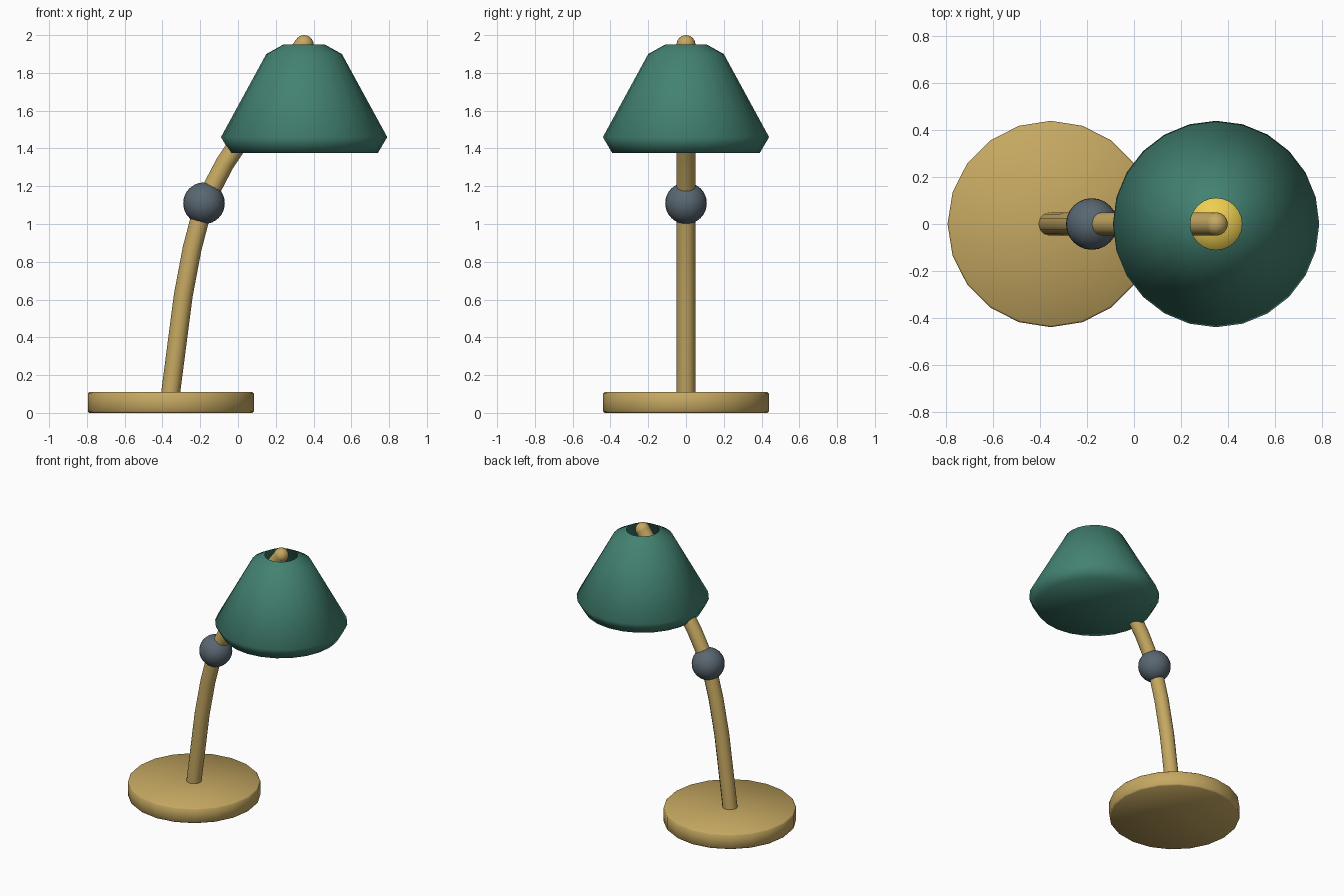
import bpy, bmesh, math

if "Cube" in bpy.data.objects:
    bpy.data.objects.remove(bpy.data.objects["Cube"])


def material(name, rgb):
    m = bpy.data.materials.new(name)
    m.diffuse_color = (*rgb, 1)
    m.use_nodes = True
    m.node_tree.nodes["Principled BSDF"].inputs["Base Color"].default_value = m.diffuse_color
    return m


brass = material("brass", (0.56, 0.39, 0.12))
green = material("green_enamel", (0.055, 0.22, 0.165))
steel = material("dark_steel", (0.10, 0.135, 0.165))
glow = material("bulb_yellow", (0.85, 0.62, 0.08))


def finish(obj, name, mat, angle=180):
    obj.name = name
    obj.data.materials.append(mat)
    bpy.ops.object.select_all(action='DESELECT')
    obj.select_set(True)
    bpy.context.view_layer.objects.active = obj
    bpy.ops.object.shade_smooth_by_angle(angle=math.radians(angle))
    return obj


def lathe(name, profile, sides, x, mat, angle):
    """Revolve (radius, z) points about a vertical axis at x; radius 0 closes to a pole."""
    bm = bmesh.new()
    rings = []
    for r, z in profile:
        count = sides if r else 1
        rings.append([bm.verts.new((r * math.cos(math.tau * i / sides),
                                    r * math.sin(math.tau * i / sides), z))
                      for i in range(count)])
    for a, b in zip(rings, rings[1:]):
        for i in range(sides):
            j = (i + 1) % sides
            quad = [a[i % len(a)], a[j % len(a)], b[j % len(b)], b[i % len(b)]]
            bm.faces.new(list(dict.fromkeys(quad)))
    me = bpy.data.meshes.new(name)
    bm.to_mesh(me)
    bm.free()
    obj = bpy.data.objects.new(name, me)
    obj.location.x = x
    bpy.context.collection.objects.link(obj)
    return finish(obj, name, mat, angle)


def ball(name, x, z, r, mat, segments=24, rings=16):
    bpy.ops.mesh.primitive_uv_sphere_add(segments=segments, ring_count=rings,
                                         radius=r, location=(x, 0, z))
    return finish(bpy.context.object, name, mat)


def tube(name, points, r, mat):
    cu = bpy.data.curves.new(name, 'CURVE')
    cu.dimensions = '3D'
    cu.bevel_depth = r
    cu.bevel_resolution = 4
    cu.use_fill_caps = True
    sp = cu.splines.new('POLY')
    sp.points.add(len(points) - 1)
    for p, (x, z) in zip(sp.points, points):
        p.co = (x, 0, z, 1)
    obj = bpy.data.objects.new(name, cu)
    bpy.context.collection.objects.link(obj)
    bpy.ops.object.select_all(action='DESELECT')
    obj.select_set(True)
    bpy.context.view_layer.objects.active = obj
    bpy.ops.object.convert(target='MESH')
    return finish(bpy.context.object, name, mat, 50)


# Round foot with softened rims
lathe("base", [(0, 0), (0.432, 0), (0.44, 0.008), (0.44, 0.102), (0.432, 0.11), (0, 0.11)],
      20, -0.355, brass, 50)

# Curved stem below the joint, and the arm leaning up through the shade
tube("lower_arm", [(-0.36, 0.08), (-0.29, 0.62), (-0.243, 0.87), (-0.18, 1.11)], 0.05, brass)
tube("upper_arm", [(-0.18, 1.11), (-0.07, 1.32), (0.0, 1.425), (0.2, 1.74), (0.35, 1.95)],
     0.05, brass)
ball("arm_tip", 0.35, 1.95, 0.05, brass, 16, 12)

# Pivot joint
ball("joint", -0.18, 1.11, 0.11, steel)

# Shade: open collar at the top, closed underside
lathe("shade", [(0, 1.375), (0.39, 1.375), (0.44, 1.46), (0.2, 1.9), (0.11, 1.95)],
      24, 0.35, green, 180)

# Bulb seen through the collar
ball("bulb", 0.35, 1.56, 0.16, glow)
